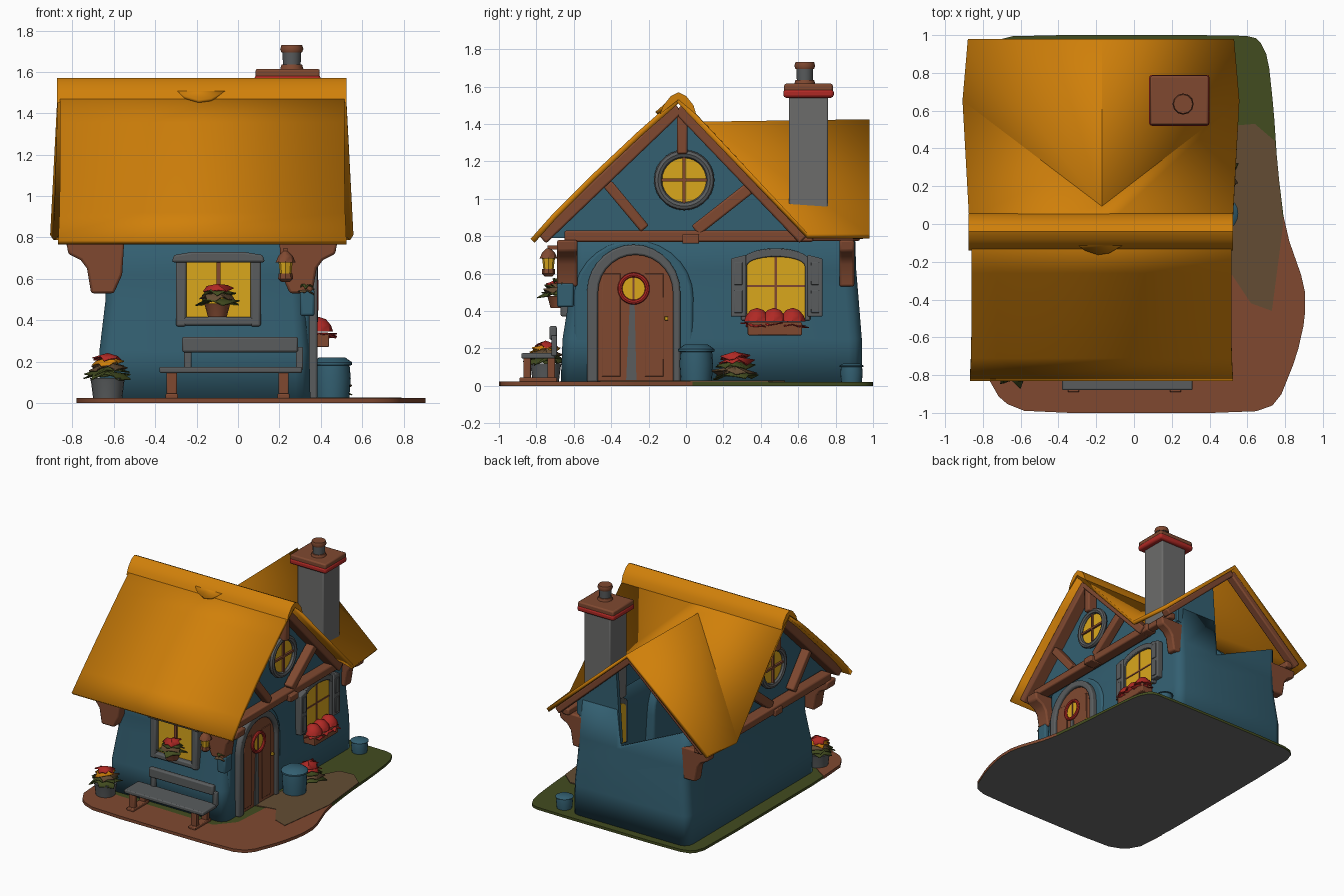
import bpy, bmesh, math, random
from mathutils import Vector

if "Cube" in bpy.data.objects:
    bpy.data.objects.remove(bpy.data.objects["Cube"])
random.seed(4)

def material(name, r, g, b):
    m = bpy.data.materials.new(name)
    m.diffuse_color = (r, g, b, 1)
    m.use_nodes = True
    m.node_tree.nodes["Principled BSDF"].inputs["Base Color"].default_value = m.diffuse_color
    return m
ORANGE = material("roof orange", .63, .215, .003)
BLUE = material("wall blue", .033, .115, .165)
BROWN = material("wood brown", .215, .066, .03)
GREY = material("stone grey", .10, .107, .11)
PALE = material("chimney grey", .15, .15, .147)
YELLOW = material("window yellow", .70, .39, .012)
RED = material("flower red", .43, .022, .018)
GREEN = material("grass green", .055, .072, .014)
TAN = material("path tan", .125, .073, .033)

def mesh(name, verts, faces, *mats, bevel=0, thick=0):
    me = bpy.data.meshes.new(name)
    me.from_pydata([tuple(v) for v in verts], [], faces)
    bm = bmesh.new(); bm.from_mesh(me)
    bmesh.ops.recalc_face_normals(bm, faces=bm.faces[:])
    bm.to_mesh(me); bm.free()
    for m in mats:
        me.materials.append(m)
    me.shade_smooth()
    me.set_sharp_from_angle(angle=math.radians(38))
    ob = bpy.data.objects.new(name, me)
    bpy.context.collection.objects.link(ob)
    if thick:
        s = ob.modifiers.new("thickness", 'SOLIDIFY'); s.thickness = thick; s.offset = 0
    if bevel:
        b = ob.modifiers.new("soft edges", 'BEVEL'); b.width = bevel; b.segments = 2
    return ob

def prism(name, pts, axis, lo, hi, *mats, bevel=0):
    """Extrude a 2D outline along an axis; x: (y,z), y: (x,z), z: (x,y)."""
    put = {'x': lambda p, t: (t, *p), 'y': lambda p, t: (p[0], t, p[1]), 'z': lambda p, t: (*p, t)}[axis]
    n = len(pts)
    v = [put(p, lo) for p in pts] + [put(p, hi) for p in pts]
    f = [tuple(range(n)), tuple(range(n, 2 * n))] + [(i, (i + 1) % n, n + (i + 1) % n, n + i) for i in range(n)]
    return mesh(name, v, f, *mats, bevel=bevel)

def box(name, x0, x1, y0, y1, z0, z1, mat, bevel=.006):
    return prism(name, [(x0, y0), (x1, y0), (x1, y1), (x0, y1)], 'z', z0, z1, mat, bevel=bevel)

def beam(name, a, b, w, d, mat, side=(1, 0, 0), bevel=.01):
    """Timber from a to b; d is its depth along side, w its width across."""
    a, b, s = Vector(a), Vector(b), Vector(side).normalized()
    t = (b - a).cross(s).normalized()
    c = [s * d / 2 * i + t * w / 2 * j for i, j in ((-1, -1), (1, -1), (1, 1), (-1, 1))]
    f = [(0, 1, 2, 3), (4, 5, 6, 7)] + [(i, (i + 1) % 4, 4 + (i + 1) % 4, 4 + i) for i in range(4)]
    return mesh(name, [a + k for k in c] + [b + k for k in c], f, mat, bevel=bevel)

def lathe(name, prof, x, y, mat, n=20):
    v = [(x + r * math.cos(i * math.tau / n), y + r * math.sin(i * math.tau / n), z) for r, z in prof for i in range(n)]
    f = [(k * n + i, k * n + (i + 1) % n, (k + 1) * n + (i + 1) % n, (k + 1) * n + i)
         for k in range(len(prof) - 1) for i in range(n)]
    f += [tuple(range(n)), tuple(range((len(prof) - 1) * n, len(prof) * n))]
    return mesh(name, v, f, mat)

def arch(c, half, z0, zs, rise, n=14):
    return [(c + half, z0)] + [(c + half * math.cos(i * math.pi / n), zs + rise * math.sin(i * math.pi / n))
                               for i in range(n + 1)] + [(c - half, z0)]

def circle(c, z, r, n=28):
    return [(c + r * math.cos(i * math.tau / n), z + r * math.sin(i * math.tau / n)) for i in range(n)]

def ring(name, x, y, z, R, r, mat):
    n, m = 28, 8
    v = [(x + r * math.sin(j * math.tau / m), y + (R + r * math.cos(j * math.tau / m)) * math.cos(i * math.tau / n),
          z + (R + r * math.cos(j * math.tau / m)) * math.sin(i * math.tau / n)) for i in range(n) for j in range(m)]
    f = [(i * m + j, i * m + (j + 1) % m, (i + 1) % n * m + (j + 1) % m, (i + 1) % n * m + j)
         for i in range(n) for j in range(m)]
    return mesh(name, v, f, mat)

def plant(name, x, y, z, r, h, *mats, layers=4):
    """Stacked jagged leaf rosettes, one colour after another going up."""
    v, f, idx = [], [], []
    for k in range(layers):
        t = k / layers
        o, rr, zz = len(v), r * (1 - .45 * t), z + h * t
        v.append((x, y, zz + h * .28))
        for i in range(14):
            q = rr * (random.uniform(.85, 1.1) if i % 2 else .7)
            a = i * math.tau / 14 + k
            v.append((x + q * math.cos(a), y + q * math.sin(a), zz + random.uniform(-.01, .02)))
        f += [(o, o + 1 + i, o + 1 + (i + 1) % 14) for i in range(14)]
        idx += [min(len(mats) - 1, int(t * len(mats)))] * 14
    ob = mesh(name, v, f, *mats, thick=.006)
    for p, i in zip(ob.data.polygons, idx):
        p.material_index = i

def soften(pts):
    """Cut the corners of a closed outline once."""
    return [tuple(a * (1 - t) + b * t for a, b in zip(p, q))
            for p, q in zip(pts, pts[1:] + pts[:1]) for t in (.2, .8)]

# ground: grass plate with stone underside, earth yard in front, path at the side
lawn = soften([(-.78, -.8), (-.7, -.94), (-.55, -1), (.62, -1), (.76, -.95), (.86, -.7), (.905, -.5), (.905, -.33),
               (.8, -.03), (.76, .3), (.74, .6), (.71, .88), (.66, .98), (.58, 1), (-.62, 1), (-.74, .97), (-.78, .85)])
g = prism("ground", lawn, 'z', 0, .02, GREEN, PALE)
for p in g.data.polygons:
    p.material_index = 1 if p.normal.z < -.5 else 0
front = [(x * 1.001, y * 1.001) for x, y in lawn if y < .1]
prism("earth_yard", front[:-1] + [(.45, 0), (.45, -.2), (.42, -.6), (.3, -.74), (-.6, -.72), (-.781, -.6)],
      'z', .001, .024, BROWN)
prism("path", [(.35, -.3), (.52, -.27), (.62, -.42), (.73, -.46), (.79, 0), (.76, .3), (.745, .44), (.64, .53),
      (.52, .52), (.4, .3)], 'z', .018, .027, TAN)

# walls: bulging rounded-rectangle loft, broken open at the back
rows = [(.02, -.66, .34, -.66, .93), (.25, -.66, .335, -.65, .93), (.5, -.63, .32, -.61, .91),
        (.62, -.63, .32, -.605, .90), (.92, -.64, .33, -.6, .89)]
v, R = [], .06
for z, x0, x1, y0, y1 in rows:
    sec = []
    for cx, cy, a0 in ((x1 - R, y1 - R, 0), (x0 + R, y1 - R, 90), (x0 + R, y0 + R, 180), (x1 - R, y0 + R, 270)):
        sec += [(cx + R * math.cos(math.radians(a0 + d)), cy + R * math.sin(math.radians(a0 + d))) for d in (0, 30, 60, 90)]
        if a0 == 0:
            sec += [(-.03, y1), (-.06, y1)]
    n = len(sec)
    for x, y in sec:
        broken = z > .9 and y > .8 and x < -.04
        v.append((x, y, .64 + (-.06 - x) * .46 if broken else z))
mesh("walls", v, [(k * n + i, k * n + (i + 1) % n, (k + 1) * n + (i + 1) % n, (k + 1) * n + i)
                  for k in range(len(rows) - 1) for i in range(n)], BLUE, thick=.02)
prism("back_wall_remnant", [(.32, .8), (.32, .94), (-.02, 1.24), (-.06, .66), (-.03, .64)], 'y', .87, .9, BLUE)

# roof: front slope, back slope with valleys into the rear wing
prof = [(-.82, .775), (-.7, .91), (-.5, 1.11), (-.25, 1.345), (-.04, 1.53)]
edge = [.03, .01, 0, 0, 0]
v = [p for (y, z), e in zip(prof, edge) for p in ((-.86 - e * .3, y, z), (.515 + e * .3, y, z))]
mesh("front_roof", v, [(2 * i, 2 * i + 1, 2 * i + 3, 2 * i + 2) for i in range(4)], ORANGE, thick=.03)
L, C, Rr = -.87, -.17, .52
mesh("back_roof", [(L, -.04, 1.53), (C, -.04, 1.53), (Rr, -.04, 1.53), (C, .085, 1.4), (L - .03, .65, .8), (Rr + .03, .65, .8),
     (L, .98, .8), (C, .98, 1.41), (Rr, .98, .8)], [(0, 1, 3, 4), (1, 2, 5, 3), (3, 7, 6, 4), (3, 5, 8, 7)], ORANGE, thick=.03)
prism("ridge_cap", [(-.14, 1.45), (-.12, 1.5), (-.08, 1.55), (-.04, 1.57), (0, 1.55), (.04, 1.5), (.055, 1.45), (-.04, 1.53)],
      'x', -.875, .525, ORANGE)
scoop = [(-.31, 1.51), (-.26, 1.475), (-.19, 1.455), (-.13, 1.463), (-.04, 1.51)]
mesh("ridge_cap_scoop", [(x, -.07 + (z - 1.53) / .88, z) for x, z in scoop], [tuple(range(5))], ORANGE, thick=.025)

# gables, mirrored about the middle of the house
for side, mx in (("right", lambda x: x), ("left", lambda x: -.35 - x)):
    def span(a, b): return sorted((mx(a), mx(b)))
    prism(side + "_gable_wall", [(-.73, .79), (-.04, 1.46), (.6, .79)], 'x', *span(.30, .37), BLUE)
    X = mx(.41)
    beam(side + "_tie_beam", (X - .01, -.65, .8), (X - .01, .68, .8), .06, .09, BROWN)
    beam(side + "_front_rafter", (X, -.77, .785), (X, -.04, 1.485), .065, .11, BROWN)
    beam(side + "_back_rafter", (X, .63, .785), (X, -.04, 1.485), .065, .11, BROWN)
    beam(side + "_king_post", (X, -.02, 1.24), (X, -.02, 1.47), .055, .08, BROWN)
    beam(side + "_front_strut", (X, -.42, 1.08), (X, -.22, .84), .055, .07, BROWN)
    beam(side + "_back_strut", (X, .355, 1.07), (X, .05, .83), .065, .07, BROWN)
    box(side + "_beam_peg", *span(.38, .48), -.02, .07, .76, .81, BROWN)
    prism(side + "_round_glass", circle(-.01, 1.1, .135), 'x', *span(.37, .395), YELLOW)
    ring(side + "_round_frame", mx(.40), -.01, 1.1, .14, .022, GREY)
    box(side + "_round_bar_v", *span(.39, .41), -.018, -.002, .97, 1.23, BROWN, 0)
    box(side + "_round_bar_h", *span(.39, .41), -.14, .12, 1.092, 1.108, BROWN, 0)
    for end, y0, y1 in (("front", -.69, -.58), ("back", .82, .9)):
        prism(f"{side}_{end}_bracket", [(mx(x), z) for x, z in ((.2, .78), (.48, .78), (.47, .72), (.41, .69), (.38, .65),
              (.36, .53), (.25, .53), (.21, .62))], 'y', y0, y1, BROWN, bevel=.012)
    beam(side + "_wing_eave_beam", (mx(.40), .64, .8), (mx(.40), .93, .8), .05, .06, BROWN)
    beam(side + "_wing_rafter", (mx(.46), .92, .80), (C, .92, 1.37), .05, .07, BROWN, (0, 1, 0))

# chimney
box("chimney_stack", .13, .36, .55, .76, .85, 1.56, PALE, .01)
box("chimney_rim", .08, .40, .52, .79, 1.54, 1.585, RED, .015)
box("chimney_cap", .085, .395, .525, .785, 1.565, 1.615, BROWN, .01)
lathe("chimney_pot_base", [(.06, 1.6), (.05, 1.635)], .26, .635, BROWN, 12)
lathe("chimney_pot", [(.042, 1.62), (.046, 1.71)], .26, .635, GREY, 12)
lathe("chimney_pot_rim", [(.05, 1.695), (.056, 1.71), (.05, 1.73)], .26, .635, BROWN, 12)

# door
prism("door_surround", arch(-.28, .32, .02, .47, .31), 'x', .25, .345, BLUE, bevel=.015)
prism("door", arch(-.27, .21, .025, .5, .21), 'x', .3, .362, BROWN)
prism("door_frame", arch(-.28, .25, .02, .5, .255) + arch(-.27, .2, .02, .5, .2)[::-1], 'x', .3, .385, GREY, bevel=.01)
prism("door_strip", [(-.32, .03), (-.265, .03), (-.275, .45), (-.3, .45)], 'x', .36, .370, GREY)
for i, y in enumerate((-.4, -.17)):
    box(f"door_plank_{i}", .36, .368, y - .05, y + .05, .05, .6, BROWN, .003)
box("door_handle", .365, .385, -.115, -.095, .35, .37, YELLOW, .003)
prism("door_glass", circle(-.28, .52, .07), 'x', .36, .370, YELLOW)
ring("door_window_ring", .375, -.28, .52, .073, .013, RED)
box("door_glass_bar", .366, .374, -.285, -.275, .45, .59, BROWN, 0)

# side window with shutters and flower box
prism("side_glass", arch(.48, .16, .36, .64, .05), 'x', .3, .35, YELLOW)
prism("side_frame", arch(.48, .185, .35, .66, .075) + arch(.48, .155, .35, .64, .05)[::-1], 'x', .3, .37, GREY, bevel=.006)
box("side_bar_v", .345, .355, .474, .486, .36, .69, BROWN, 0)
box("side_bar_h", .345, .355, .32, .64, .527, .538, BROWN, 0)
for i, y in enumerate((.24, .65)):
    s = .02 if i else 0
    prism(f"shutter_{i}", [(y, .37), (y + .08, .37), (y + .08, .68 + .02 - s), (y, .68 + s)], 'x', .33, .38, GREY, bevel=.006)
    for k, z in enumerate((.39, .54)):
        box(f"shutter_panel_{i}_{k}", .378, .386, y + .018, y + .062, z, z + .12, GREY, .003)
box("flower_box", .32, .44, .33, .62, .27, .34, BROWN)
for i, y in enumerate((.38, .47, .57)):
    plant(f"box_leaves_{i}", .40, y, .32, .085, .03, RED, layers=1)
    lathe(f"box_flower_{i}", [(.07, .345), (.06, .375), (.035, .405), (.005, .415)], .39, y, RED, 9)

# front window with pot
box("front_glass", -.27, .08, -.635, -.58, .4, .7, YELLOW, 0)
for n_, a in (("left", (-.30, -.25, .37, .7)), ("right", (.06, .11, .37, .7)), ("sill", (-.30, .11, .375, .415))):
    box("front_frame_" + n_, a[0], a[1], -.67, -.57, a[2], a[3], GREY, .01)
prism("front_frame_lintel", [(-.32, .68), (-.31, .715), (-.22, .73), (.03, .73), (.12, .715), (.13, .68)], 'y', -.68, -.57, GREY, bevel=.01)
box("front_window_bar", -.105, -.085, -.645, -.63, .42, .68, BROWN, 0)
lathe("window_pot", [(.045, .415), (.06, .47), (.065, .48)], -.10, -.68, BROWN, 14)
plant("window_pot_plant", -.10, -.68, .48, .11, .09, GREEN, TAN, GREEN, RED)

# bench
box("bench_seat", -.38, .31, -.88, -.70, .145, .175, GREY, .008)
box("bench_back", -.27, .29, -.73, -.69, .245, .32, GREY, .01)
for i, x in enumerate((-.32, .22)):
    for k, y in enumerate((-.85, -.72)):
        box(f"bench_leg_{i}_{k}", x - .025, x + .025, y - .02, y + .02, .02, .15, BROWN)
    box(f"bench_foot_{i}", x - .03, x + .03, -.89, -.69, .02, .045, BROWN)
    box(f"bench_post_{i}", x + .06, x + .095, -.72, -.69, .16, .27, GREY)

# yard props: planter, barrel, bucket, bush
lathe("planter", [(.07, .02), (.08, .1), (.085, .12)], -.63, -.75, GREY)
plant("planter_leaves", -.63, -.75, .12, .115, .11, GREEN, TAN, ORANGE, RED, layers=5)
for n_, x, y, r, h in (("barrel", .455, .055, .09, .2), ("bucket", .44, .885, .06, .1)):
    lathe(n_, [(r * .92, .02), (r, .02 + h * .5), (r * .94, .02 + h * .8), (r * 1.08, .02 + h * .82),
               (r * 1.08, .02 + h * .88), (r * .7, .02 + h)], x, y, BLUE)
plant("bush", .43, .26, .04, .135, .13, GREEN, TAN, GREEN, RED, RED, layers=5)

# letter box and hanging lantern by the front corner
box("letter_box", .30, .37, -.69, -.6, .42, .55, BLUE, .012)
plant("letter_box_leaves", .33, -.68, .53, .05, .05, TAN, GREEN, layers=2)
beam("lantern_arm", (.23, -.74, .74), (.23, -.6, .74), .02, .02, BROWN, bevel=0)
lathe("lantern_roof", [(.048, .68), (.035, .71), (.01, .735)], .23, -.735, BROWN, 8)
lathe("lantern_light", [(.026, .61), (.034, .68)], .23, -.735, YELLOW, 8)
lathe("lantern_base", [(.02, .585), (.036, .6), (.034, .625)], .23, -.735, BROWN, 8)
